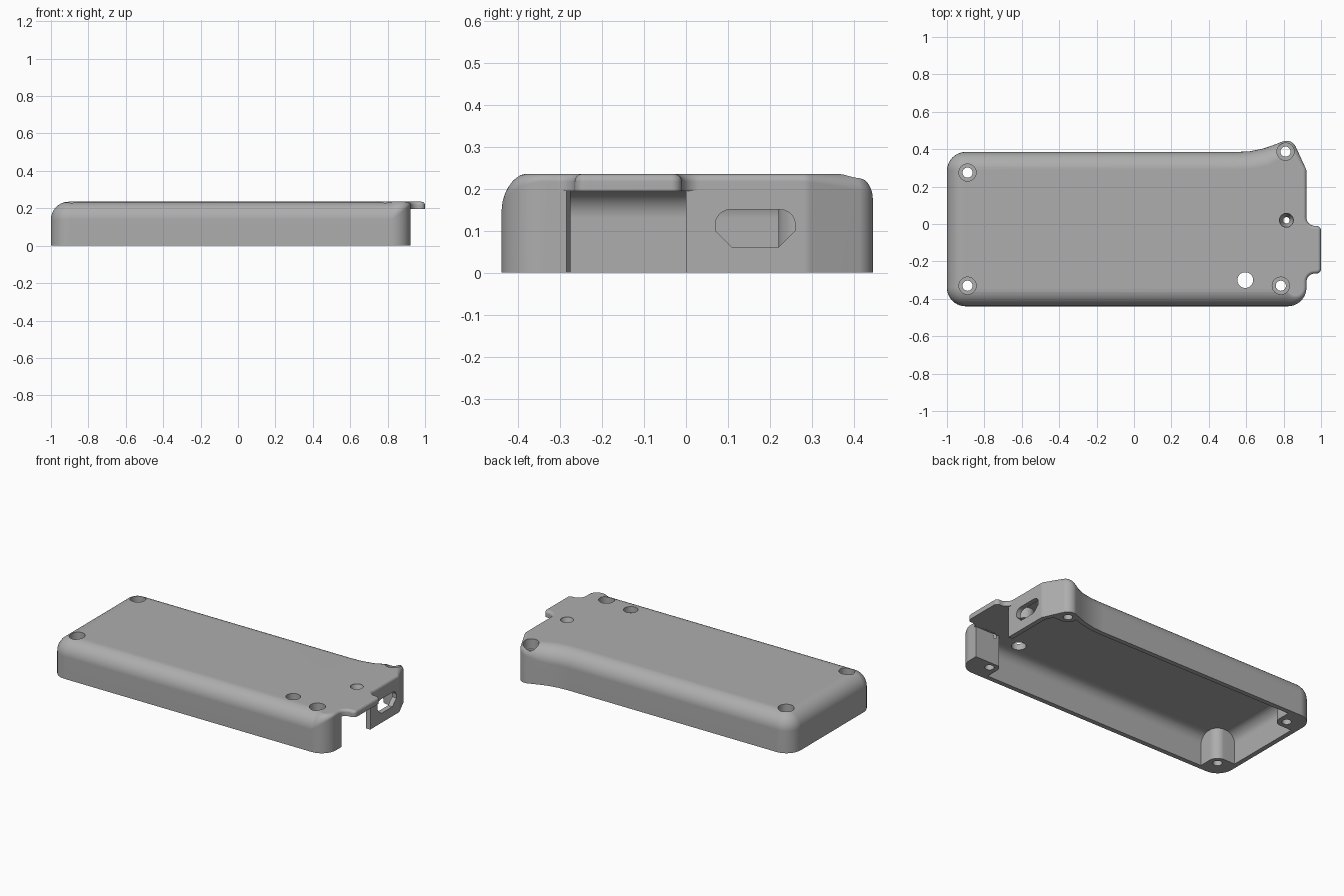
import bpy, bmesh
from math import cos, sin, radians, pi
from mathutils import Vector

if "Cube" in bpy.data.objects:
    bpy.data.objects.remove(bpy.data.objects["Cube"])

HEIGHT, ROOF, WALL, SIDE = 0.235, 0.196, 0.03, 0.922
FILLET, SMALL = 0.095, 0.018

grey = bpy.data.materials.new("casing_grey")
grey.use_nodes = True
grey.diffuse_color = (0.42, 0.42, 0.42, 1)
grey.node_tree.nodes["Principled BSDF"].inputs["Base Color"].default_value = grey.diffuse_color


def arc(x, y, r, a0, a1, n=10):
    angles = [radians(a0 + (a1 - a0) * i / n) for i in range(n + 1)]
    return [(x + r * cos(a), y + r * sin(a)) for a in angles]


def outline(with_tab):
    pts = arc(-0.9, -0.34, 0.1, 180, 270) + arc(SIDE - 0.1, -0.34, 0.1, 270, 360)
    if with_tab:
        pts += arc(SIDE + 0.045, -0.31, 0.045, 180, 90)
        pts += arc(0.975, -0.24, 0.025, 270, 360) + arc(0.975, -0.035, 0.025, 0, 90)
        pts += arc(SIDE + 0.045, 0.035, 0.045, 270, 180)
    pts += arc(SIDE - 0.04, 0.28, 0.04, 0, 25, 4) + arc(0.815, 0.39, 0.055, 25, 108)
    pts += [(0.745, 0.422), (0.69, 0.403), (0.62, 0.389), (0.55, 0.385)]
    return pts + arc(-0.9, 0.285, 0.1, 90, 180)


def loft(name, rings):
    """Closed solid through a stack of rings."""
    bm = bmesh.new()
    loops = [[bm.verts.new(p) for p in ring] for ring in rings]
    n = len(loops[0])
    for low, high in zip(loops, loops[1:]):
        for i in range(n):
            j = (i + 1) % n
            bm.faces.new((low[i], low[j], high[j], high[i]))
    bm.faces.new(loops[0][::-1])
    bm.faces.new(loops[-1])
    bmesh.ops.recalc_face_normals(bm, faces=bm.faces)
    mesh = bpy.data.meshes.new(name)
    bm.to_mesh(mesh)
    bm.free()
    mesh.materials.append(grey)
    ob = bpy.data.objects.new(name, mesh)
    bpy.context.collection.objects.link(ob)
    return ob


def prism(name, pts, z0, z1):
    return loft(name, [[(x, y, z) for x, y in pts] for z in (z0, z1)])


def box(name, x0, x1, y0, y1, z0, z1):
    return prism(name, [(x0, y0), (x1, y0), (x1, y1), (x0, y1)], z0, z1)


def lathe(name, x, y, profile, n=40):
    return loft(name, [[(x + r * cos(2 * pi * i / n), y + r * sin(2 * pi * i / n), z)
                        for i in range(n)] for r, z in profile])


def rounded_solid(name, pts, inset, z0, z1):
    """Extruded outline whose top fillet fades to a small one at the right end."""
    n = len(pts)
    vecs = [Vector(p) for p in pts]
    data = []
    for i, p in enumerate(vecs):
        d = (p - vecs[i - 1]).normalized() + (vecs[(i + 1) % n] - p).normalized()
        start = 0.72 if p.y > 0 else SIDE - 0.1
        t = min(max((p.x - start) / (SIDE - start), 0), 1)
        r = max(FILLET + (SMALL - FILLET) * t - inset, 0.008)
        data.append((p, Vector((-d.y, d.x)).normalized(), r))
    rings = [[(*(p + m * inset), z0) for p, m, r in data]]
    for k in range(9):
        a = pi / 2 * k / 8
        rings.append([(*(p + m * (inset + r * (1 - cos(a)))), z1 - r + r * sin(a))
                      for p, m, r in data])
    return loft(name, rings)


def cut(target, tool):
    mod = target.modifiers.new("cut", 'BOOLEAN')
    mod.operation, mod.solver, mod.object = 'DIFFERENCE', 'EXACT', tool
    bpy.ops.object.select_all(action='DESELECT')
    bpy.context.view_layer.objects.active = target
    target.select_set(True)
    bpy.ops.object.modifier_apply(modifier=mod.name)
    bpy.data.objects.remove(tool)


# Outer casing with the overhanging tab, and the hollow inside it
casing = rounded_solid("casing", outline(True), 0, 0, HEIGHT)
cavity = rounded_solid("cavity", outline(False), WALL, -0.1, ROOF)

# Screw posts stay solid: rounded inward, filled out to the corner
screws = [(-0.89, 0.275, -1, 1), (-0.89, -0.33, -1, -1),
          (0.785, -0.33, 1, -1), (0.81, 0.387, 1, 1)]
R = 0.055
for x, y, sx, sy in screws:
    post = [(x - sx * px, y - sy * py) for px, py in arc(0, 0, R, 0, 90)]
    post += [(x + sx * 0.3, y - sy * R), (x + sx * 0.3, y + sy * 0.3), (x - sx * R, y + sy * 0.3)]
    cut(cavity, prism("post", post, -0.2, 0.4))
cut(cavity, lathe("short_post", 0.815, 0.02, [(0.05, 0.13), (0.05, 0.4)]))
cut(casing, cavity)

# Space below the tab and the opening in the right wall
cut(casing, box("tab_underside", SIDE + 0.0003, 1.1, -0.42, 0.12, -0.1, 0.195))
cut(casing, box("wall_opening", 0.7, 1.1, -0.285, 0, -0.1, 0.195))

# Connector slot: rounded above, chamfered below
slot = arc(0.225, 0.115, 0.035, 0, 90, 6) + arc(0.105, 0.115, 0.035, 90, 180, 6)
slot += [(0.07, 0.1), (0.11, 0.06), (0.22, 0.06), (0.26, 0.1)]
cut(casing, loft("connector_slot", [[(x, y, z) for y, z in slot] for x in (0.87, 1.1)]))

# Counterbored screw holes, countersunk centre hole and plain round hole
for x, y, sx, sy in screws:
    cut(casing, lathe("screw_hole", x, y, [(0.027, -0.1), (0.027, 0.17), (0.046, 0.17), (0.046, 0.4)]))
cut(casing, lathe("centre_hole", 0.815, 0.02,
                  [(0.017, -0.1), (0.017, 0.19), (0.037, 0.225), (0.037, 0.4)]))
cut(casing, lathe("round_hole", 0.595, -0.3, [(0.042, 0.1), (0.042, 0.4)]))

bpy.ops.object.select_all(action='DESELECT')
casing.select_set(True)
bpy.context.view_layer.objects.active = casing
bpy.ops.object.shade_smooth_by_angle(angle=radians(30))
weighted = casing.modifiers.new("even_shading", 'WEIGHTED_NORMAL')
weighted.keep_sharp = True
